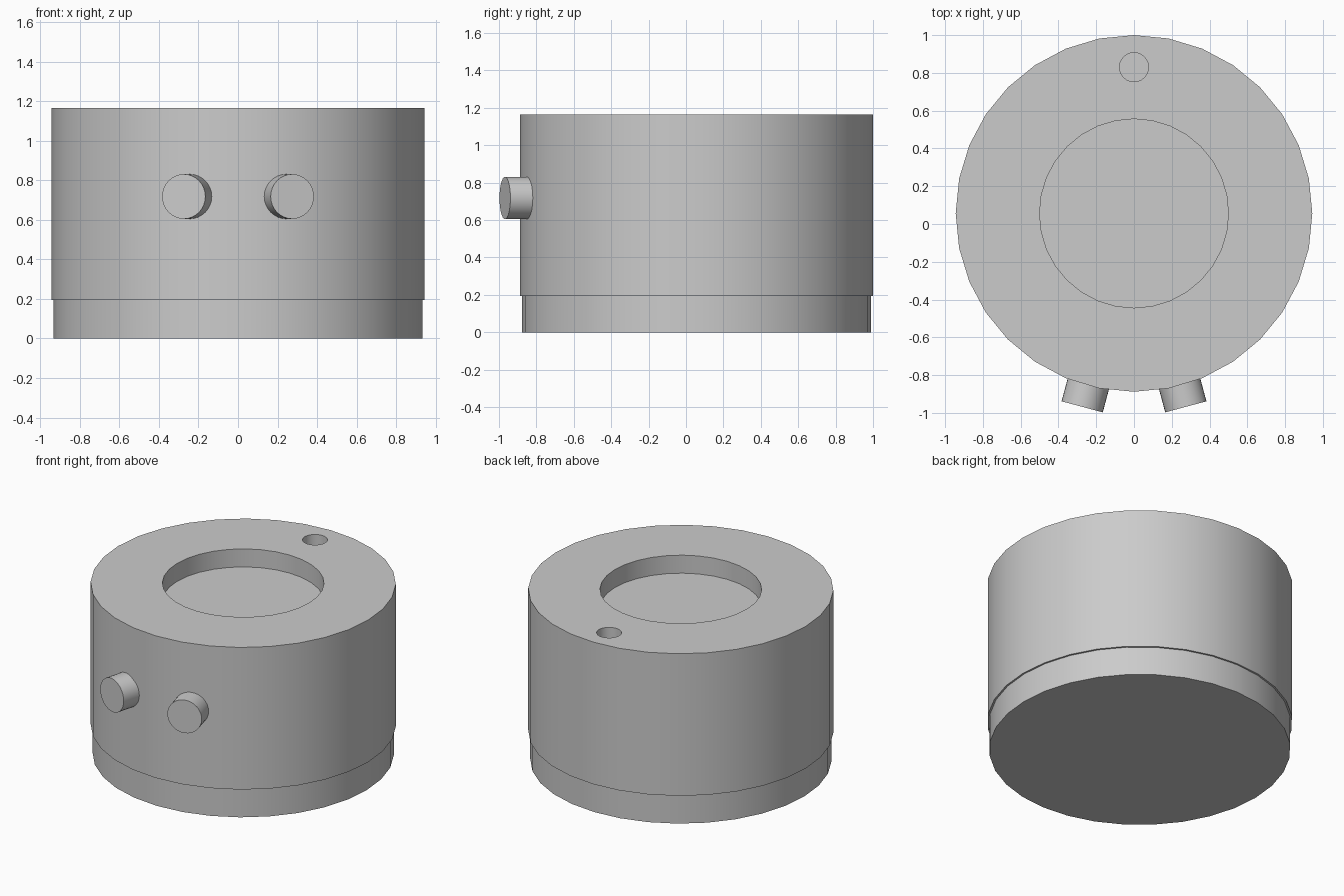
import bpy
import math

if "Cube" in bpy.data.objects:
    bpy.data.objects.remove(bpy.data.objects["Cube"], do_unlink=True)

CENTRE_Y = 0.056
BASE_TOP = 0.195
TOP = 1.165

# Single grey finish
grey = bpy.data.materials.new("plain grey")
grey.use_nodes = True
grey.diffuse_color = (0.6, 0.6, 0.6, 1)
grey.node_tree.nodes["Principled BSDF"].inputs["Base Color"].default_value = (0.6, 0.6, 0.6, 1)


def cylinder(name, radius, bottom, top, y=CENTRE_Y, sides=32):
    bpy.ops.mesh.primitive_cylinder_add(
        vertices=sides, radius=radius, depth=top - bottom,
        location=(0, y, (bottom + top) / 2))
    obj = bpy.context.object
    obj.name = name
    obj.data.materials.append(grey)
    return obj


def smooth(obj):
    bpy.ops.object.select_all(action="DESELECT")
    obj.select_set(True)
    bpy.context.view_layer.objects.active = obj
    bpy.ops.object.shade_smooth_by_angle(angle=math.radians(30))


def cut(obj, cutter):
    cutter.hide_render = True
    mod = obj.modifiers.new("cut", "BOOLEAN")
    mod.operation = "DIFFERENCE"
    mod.solver = "EXACT"
    mod.object = cutter
    bpy.context.view_layer.objects.active = obj
    bpy.ops.object.modifier_apply(modifier=mod.name)
    bpy.data.objects.remove(cutter, do_unlink=True)


# Base plug, slightly narrower than the housing
smooth(cylinder("base", 0.932, 0, BASE_TOP + 0.02))

# Housing with a round recess and a small hole behind it
housing = cylinder("housing", 0.944, BASE_TOP, TOP)
cut(housing, cylinder("recess_cutter", 0.5, TOP - 0.123, TOP + 0.1))
cut(housing, cylinder("hole_cutter", 0.077, TOP - 0.123, TOP + 0.1, y=0.83, sides=24))
smooth(housing)

# Two round buttons pointing radially out of the front
for name, side in (("left_button", 1), ("right_button", -1)):
    angle = side * math.radians(15)
    reach, depth = 1.0, 0.12
    button = cylinder(name, 0.113, 0, depth * 2)
    button.location = (reach * math.sin(angle) * 0.94,
                       CENTRE_Y - reach * math.cos(angle) * 0.94, 0.718)
    button.rotation_euler = (math.radians(90), 0, angle)
    smooth(button)
